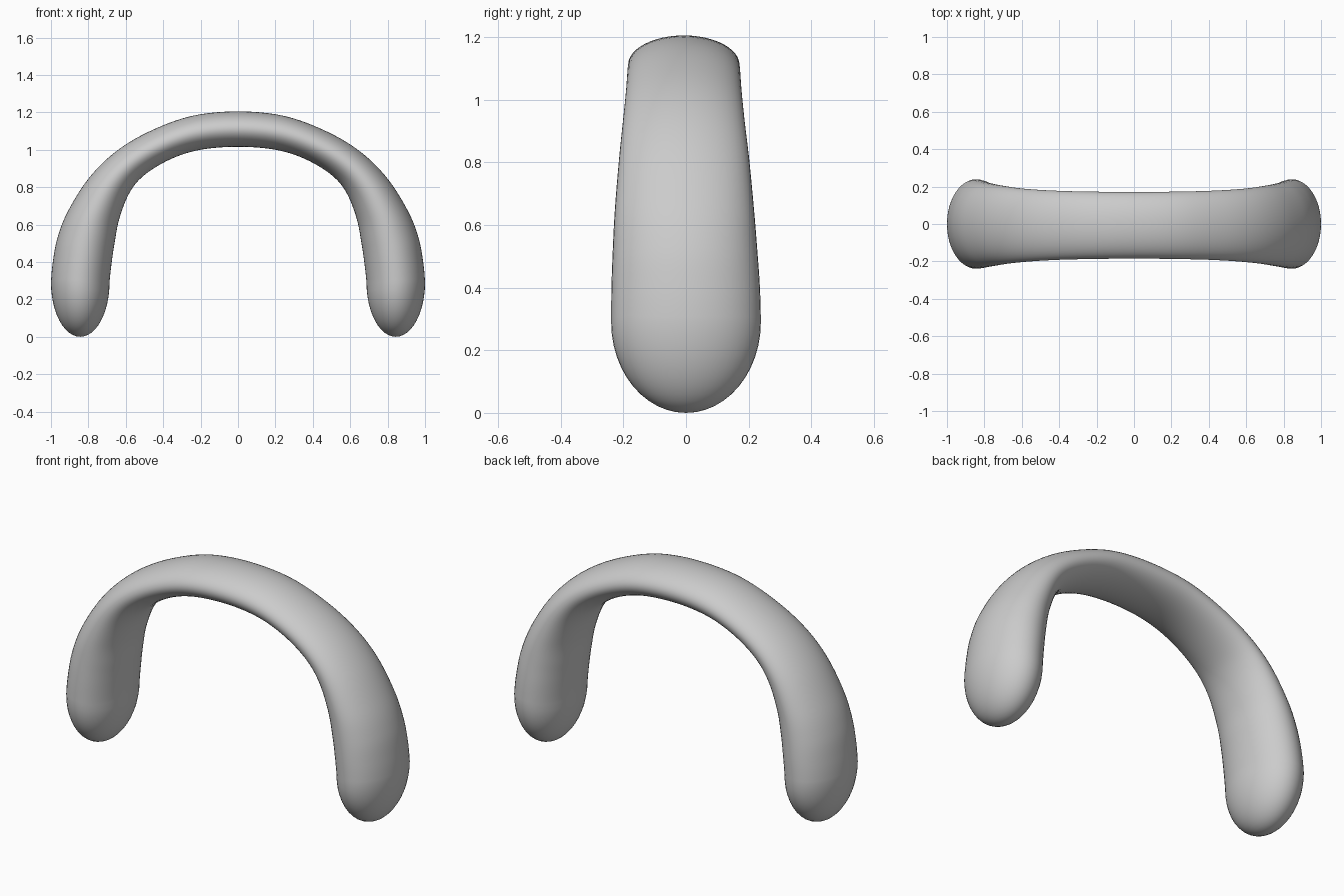
import bpy, bmesh
from math import sin, cos, pi
from mathutils import Vector

if "Cube" in bpy.data.objects:
    bpy.data.objects.remove(bpy.data.objects["Cube"])

# Stations down one side: outer x, outer z, inner x, inner z, half depth, depth offset
STATIONS = [
    (0.00, 1.205, 0.00, 1.016, 0.178, -0.007),
    (0.25, 1.180, 0.20, 1.000, 0.180, -0.007),
    (0.48, 1.095, 0.36, 0.950, 0.185, -0.007),
    (0.66, 0.985, 0.50, 0.865, 0.195, -0.007),
    (0.80, 0.845, 0.58, 0.770, 0.208, -0.006),
    (0.91, 0.670, 0.635, 0.630, 0.222, -0.005),
    (0.965, 0.530, 0.660, 0.500, 0.231, -0.003),
    (0.99, 0.400, 0.675, 0.400, 0.237, -0.001),
    (1.00, 0.290, 0.687, 0.290, 0.239, 0.0),
]
SIDES, STEPS, CAP = 48, 6, 12


def spline(p, q, r, s, t):
    return [0.5 * (2 * b + (c - a) * t + (2 * a - 5 * b + 4 * c - d) * t * t
                   + (3 * b - a - 3 * c + d) * t ** 3) for a, b, c, d in zip(p, q, r, s)]


def section(ox, oz, ix, iz, depth, off):
    """Oval cross-section spanning the outer and inner edge."""
    mid = Vector(((ox + ix) / 2, off, (oz + iz) / 2))
    half = Vector(((ox - ix) / 2, 0, (oz - iz) / 2))
    return [mid + half * cos(a) + Vector((0, depth * sin(a), 0))
            for a in (2 * pi * k / SIDES for k in range(SIDES))]


# Half of the arch, from crown to leg
first = STATIONS[1]
before = (-first[0], first[1], -first[2]) + first[3:]
last = STATIONS[-1]
after = (1.0, 0.19, 0.692, 0.19, 0.239, 0.0)
pts = [before] + STATIONS + [after]
half = []
for i in range(1, len(pts) - 2):
    for j in range(STEPS):
        half.append(section(*spline(*pts[i - 1:i + 3], j / STEPS)))

# Rounded foot
cx, rx = (last[0] + last[2]) / 2, (last[0] - last[2]) / 2
for j in range(CAP):
    a = pi / 2 * j / CAP
    z = 0.29 - 0.29 * sin(a)
    half.append(section(cx + rx * cos(a), z, cx - rx * cos(a), z, last[4] * cos(a), 0))

# Mirror to the other side and skin the rings
mirrored = [[Vector((-v.x, v.y, v.z)) for v in ring] for ring in half[:0:-1]]
bm = bmesh.new()
rings = [[bm.verts.new(v) for v in ring] for ring in mirrored + half]
for a, b in zip(rings, rings[1:]):
    for k in range(SIDES):
        n = (k + 1) % SIDES
        bm.faces.new((a[k], a[n], b[n], b[k]))
for ring, x in ((rings[0], -cx), (rings[-1], cx)):
    tip = bm.verts.new((x, 0, 0))
    for k in range(SIDES):
        bm.faces.new((ring[k], ring[(k + 1) % SIDES], tip))
bmesh.ops.recalc_face_normals(bm, faces=bm.faces)
for f in bm.faces:
    f.smooth = True
mesh = bpy.data.meshes.new("arched_band")
bm.to_mesh(mesh)
bm.free()
bpy.context.collection.objects.link(bpy.data.objects.new("arched_band", mesh))
